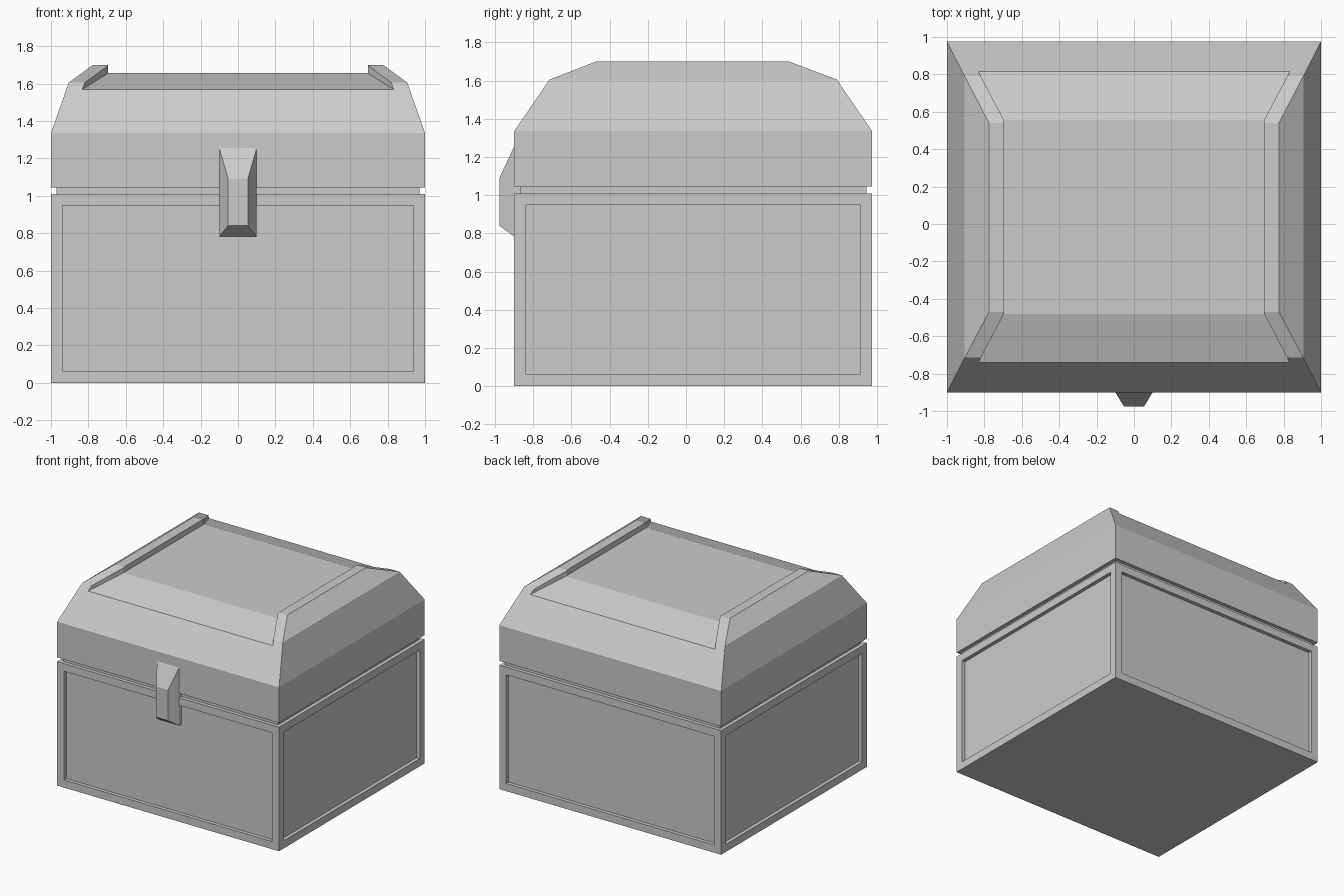
import bpy, bmesh

if "Cube" in bpy.data.objects:
    bpy.data.objects.remove(bpy.data.objects["Cube"])

Y0, Y1 = -0.9, 0.975  # front and back of the chest


def make_object(name, bm):
    bmesh.ops.recalc_face_normals(bm, faces=bm.faces[:])
    mesh = bpy.data.meshes.new(name)
    bm.to_mesh(mesh)
    bm.free()
    obj = bpy.data.objects.new(name, mesh)
    bpy.context.collection.objects.link(obj)
    return obj


def loft(loops):
    """Closed solid through loops of four points each."""
    bm = bmesh.new()
    rings = [[bm.verts.new(p) for p in loop] for loop in loops]
    for a, b in zip(rings, rings[1:]):
        for i in range(4):
            j = (i + 1) % 4
            bm.faces.new((a[i], a[j], b[j], b[i]))
    bm.faces.new(rings[0][::-1])
    bm.faces.new(rings[-1])
    bmesh.ops.recalc_face_normals(bm, faces=bm.faces[:])
    return bm


def rect(x, y0, y1, z):
    return [(-x, y0, z), (x, y0, z), (x, y1, z), (-x, y1, z)]


# Base box with a recessed panel on each side
bm = loft([rect(1, Y0, Y1, 0), rect(1, Y0, Y1, 1.01)])
bm.normal_update()
sides = [f for f in bm.faces if abs(f.normal.z) < 0.5]
bmesh.ops.inset_individual(bm, faces=sides, thickness=0.088)
bmesh.ops.inset_individual(bm, faces=sides, thickness=0, depth=-0.03)
make_object("chest_base", bm)

# Narrow neck in the gap under the lid
make_object("neck", loft([rect(0.97, Y0 + 0.03, Y1 - 0.03, z) for z in (1.0, 1.055)]))

# Lid with sloped shoulders
lid = make_object("lid", loft([
    rect(1, Y0, Y1, 1.045),
    rect(1, Y0, Y1, 1.335),
    rect(0.905, -0.715, 0.79, 1.605),
    rect(0.775, -0.47, 0.54, 1.70),
]))

# Cutter that sinks the lid top between the two side rims
stations = [(-0.99, 0.965, 1.485), (-0.48, 0.695, 1.655),
            (0.555, 0.695, 1.655), (1.065, 0.965, 1.485)]
cutter = make_object("lid_cutter", loft(
    [[(-x, y, z), (x, y, z), (x, y, 2), (-x, y, 2)] for y, x, z in stations]))
cutter.hide_render = True
cutter.hide_set(True)
mod = lid.modifiers.new("sunken_top", 'BOOLEAN')
mod.operation = 'DIFFERENCE'
mod.solver = 'EXACT'
mod.object = cutter

# Latch: tapered block on the front
make_object("latch", loft([
    [(-x, y, lo), (x, y, lo), (x, y, top), (-x, y, top)]
    for x, y, lo, top in ((0.1, Y0 + 0.04, 0.783, 1.255),
                          (0.1, Y0, 0.783, 1.255),
                          (0.053, -0.977, 0.84, 1.09))]))
